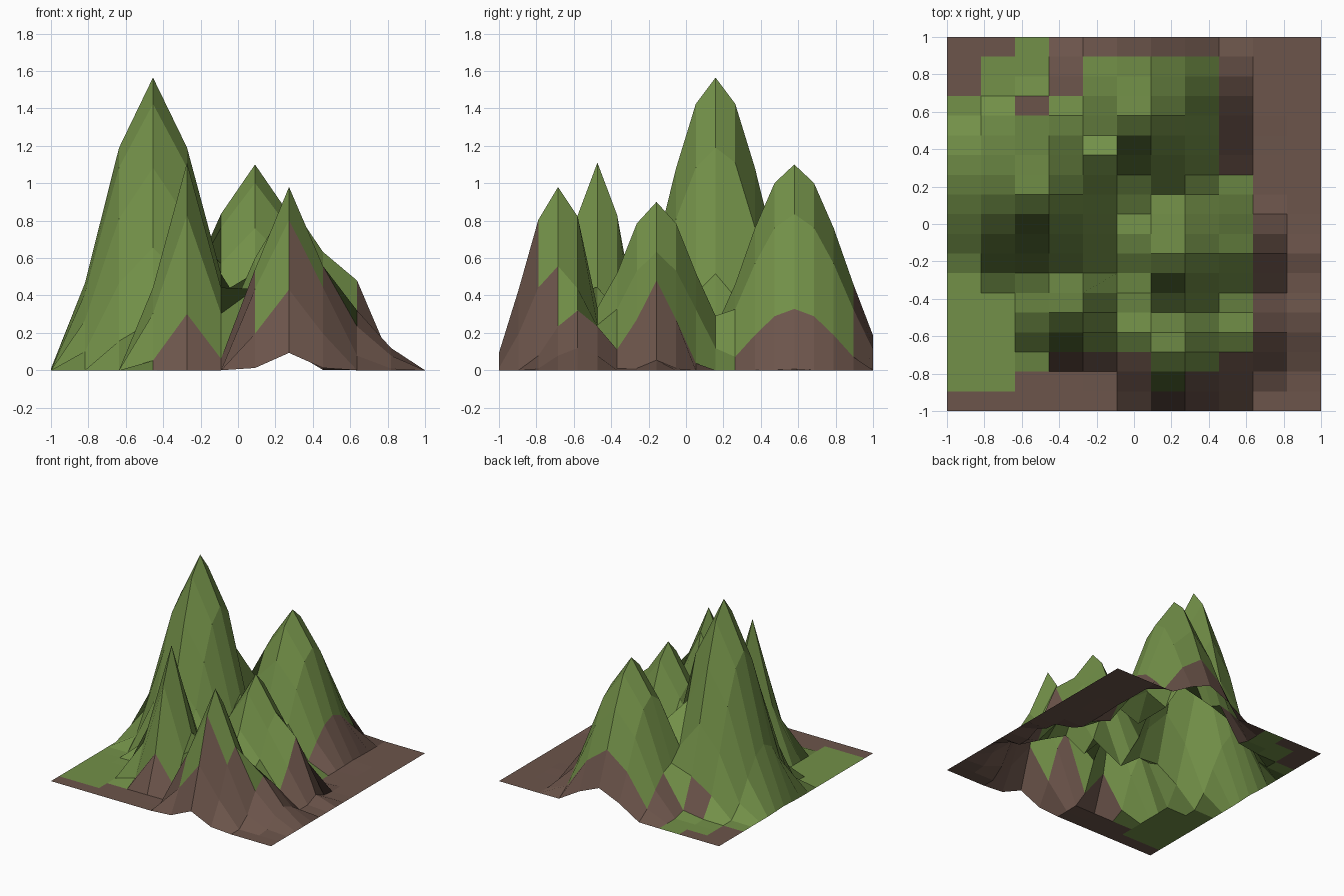
import bpy, bmesh
from mathutils import Vector

if "Cube" in bpy.data.objects:
    bpy.data.objects.remove(bpy.data.objects["Cube"])

NX, NY = 11, 19          # ground cells across x and y

# peaks: grid column, grid row, summit height, falloff radius (in sculpting order)
PEAKS = [
    (9, 8, 0.48, 0.23),    # low east spur
    (6, 15, 1.10, 0.57),   # back mountain
    (3, 11, 1.565, 0.57),  # tallest mountain
    (7, 8, 0.90, 0.47),    # middle mountain
    (4, 5, 1.11, 0.32),    # front left spire
    (9, 4, 0.32, 0.31),    # low front spur
    (7, 3, 0.98, 0.39),    # front right spire
]

# bare earth patches: first column, last column, first row, last row (cells)
EARTH = [
    (9, 10, 0, 18), (8, 8, 12, 18), (8, 8, 0, 2),          # east side
    (0, 5, 0, 0), (6, 7, 0, 0), (2, 5, 1, 1), (3, 5, 2, 2), (7, 7, 1, 1),  # front
    (0, 1, 18, 18), (3, 7, 18, 18), (0, 0, 16, 17),        # back
    (3, 3, 16, 17), (2, 2, 15, 15),
]


def raise_peak(verts, col, row, height, radius):
    """Pull one grid point up with a smooth falloff on its neighbours."""
    cx, cy = -1 + 2 * col / NX, -1 + 2 * row / NY
    centre = min(verts, key=lambda v: (v.co.x - cx) ** 2 + (v.co.y - cy) ** 2).co.copy()
    lift = height - centre.z
    for v in verts:
        t = 1 - (v.co - centre).length / radius
        if t > 0:
            v.co.z += lift * t * t * (3 - 2 * t)


def material(name, colour):
    m = bpy.data.materials.new(name)
    m.diffuse_color = (*colour, 1)
    m.use_nodes = True
    m.node_tree.nodes["Principled BSDF"].inputs["Base Color"].default_value = m.diffuse_color
    return m


# flat sheet
bm = bmesh.new()
bmesh.ops.create_grid(bm, x_segments=NX, y_segments=NY, size=1)

# grass and earth cells
for f in bm.faces:
    c = f.calc_center_median()
    i, j = int((c.x + 1) * NX / 2), int((c.y + 1) * NY / 2)
    f.material_index = int(any(a <= i <= b and p <= j <= q for a, b, p, q in EARTH))
    f.smooth = False

# mountains
for p in PEAKS:
    raise_peak(list(bm.verts), *p)

mesh = bpy.data.meshes.new("mountain_terrain")
bm.to_mesh(mesh)
bm.free()
mesh.materials.append(material("grass", (0.17, 0.28, 0.065)))
mesh.materials.append(material("earth", (0.15, 0.09, 0.07)))
bpy.context.collection.objects.link(bpy.data.objects.new("mountain_terrain", mesh))
